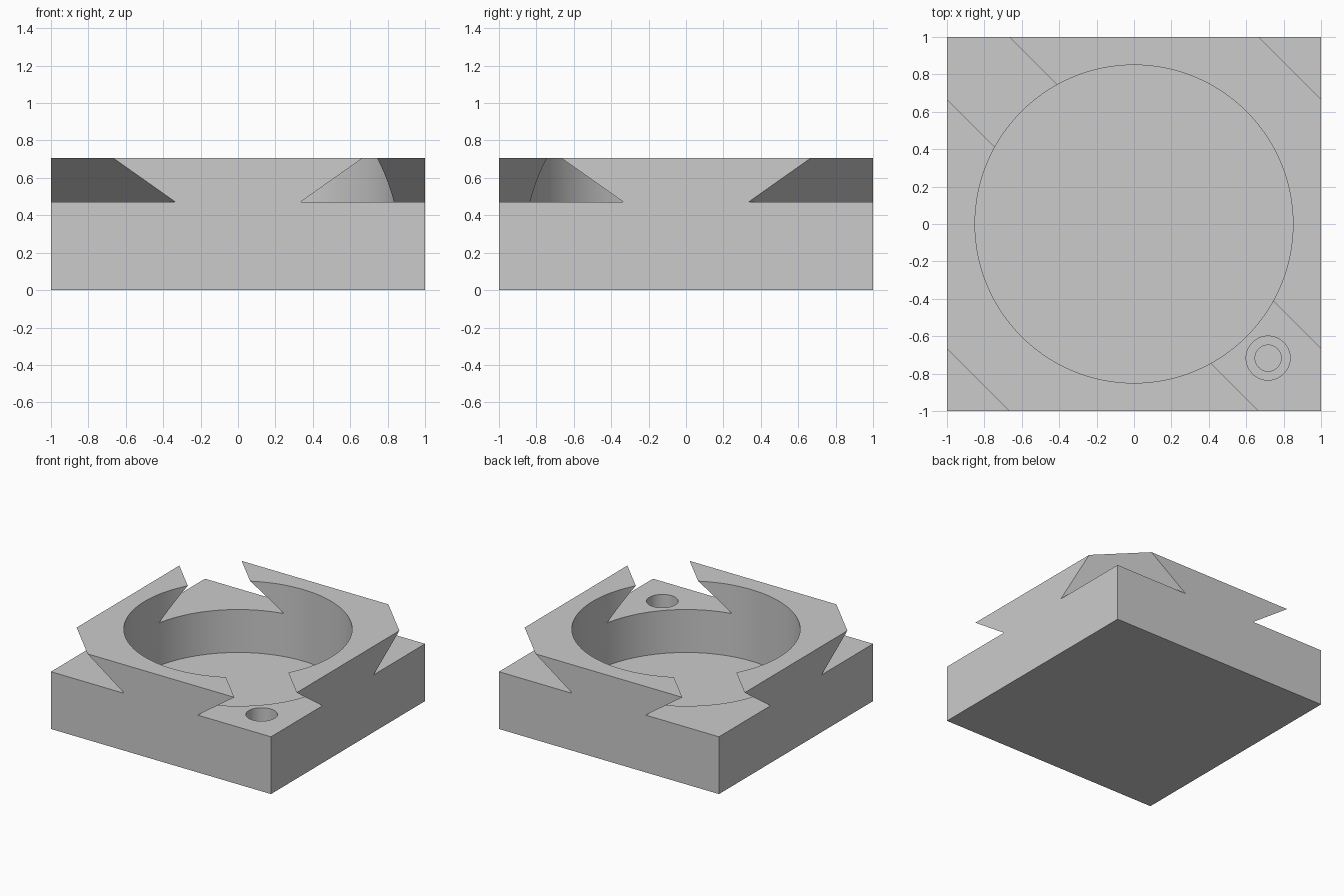
import bpy, bmesh, math
from mathutils import Vector

if "Cube" in bpy.data.objects:
    bpy.data.objects.remove(bpy.data.objects["Cube"], do_unlink=True)

U = 2 / 17                      # design unit
TOP, LEDGE, FLOOR = 12 * U / 2 * 1.0 * 2 / 2, 4 * U, U
TOP = 6 * U
ACROSS = Vector((1, 1, 0)) / 2  # profile coordinate is x + y
ALONG = Vector((1, -1, 0))

grey = bpy.data.materials.new("light_grey")
grey.use_nodes = True
grey.diffuse_color = (0.6, 0.6, 0.6, 1)
grey.node_tree.nodes["Principled BSDF"].inputs["Base Color"].default_value = (0.6, 0.6, 0.6, 1)


def finish(name, bm):
    bmesh.ops.recalc_face_normals(bm, faces=bm.faces)
    mesh = bpy.data.meshes.new(name)
    bm.to_mesh(mesh)
    bm.free()
    mesh.materials.append(grey)
    obj = bpy.data.objects.new(name, mesh)
    bpy.context.collection.objects.link(obj)
    return obj


def prism(name, profile):
    """Extrude an (x + y, z) profile along the other diagonal."""
    bm = bmesh.new()
    verts = [bm.verts.new(ACROSS * s + Vector((0, 0, z)) - ALONG * 1.5) for s, z in profile]
    face = bm.faces.new(verts)
    ext = bmesh.ops.extrude_face_region(bm, geom=[face])
    bmesh.ops.translate(bm, vec=ALONG * 3,
                        verts=[v for v in ext["geom"] if isinstance(v, bmesh.types.BMVert)])
    return finish(name, bm)


def cylinder(name, x, y, radius, low, high, sides):
    bm = bmesh.new()
    bmesh.ops.create_cone(bm, cap_ends=True, segments=sides, radius1=radius,
                          radius2=radius, depth=high - low)
    bmesh.ops.translate(bm, vec=(x, y, (low + high) / 2), verts=bm.verts)
    return finish(name, bm)


# Square block
bm = bmesh.new()
bmesh.ops.create_cube(bm, size=1)
bmesh.ops.scale(bm, vec=(2, 2, TOP), verts=bm.verts)
bmesh.ops.translate(bm, vec=(0, 0, TOP / 2), verts=bm.verts)
block = finish("dovetail_block", bm)

# Undercut slopes rise by the same amount on every dovetail wall
HIGH = TOP + U
RUN = (HIGH - LEDGE) / (TOP - LEDGE) / 3
cutters = [
    prism("slot_cutter", [(-2 / 3, LEDGE), (2 / 3, LEDGE),
                          (2 / 3 - RUN, HIGH), (RUN - 2 / 3, HIGH)]),
    cylinder("pocket_cutter", 0, 0, 0.85, FLOOR, HIGH, 128),
    cylinder("counterbore_cutter", 0.717, -0.717, U, 2 * U, HIGH, 64),
    cylinder("pilot_hole_cutter", 0.717, -0.717, 0.07, U, HIGH, 48),
]
for side in (-1, 1):
    cutters.append(prism("corner_cutter", [(side * 4 / 3, LEDGE), (side * 2.4, LEDGE),
                                           (side * 2.4, HIGH), (side * (4 / 3 + RUN), HIGH)]))

# Cut everything out of the block
bpy.context.view_layer.objects.active = block
for cutter in cutters:
    cutter.hide_render = True
    mod = block.modifiers.new("cut", "BOOLEAN")
    mod.operation = "DIFFERENCE"
    mod.solver = "EXACT"
    mod.object = cutter
    bpy.ops.object.modifier_apply(modifier=mod.name)
    bpy.data.objects.remove(cutter, do_unlink=True)

# Smooth round walls, crisp edges
bpy.ops.object.select_all(action="DESELECT")
block.select_set(True)
bpy.ops.object.shade_smooth_by_angle(angle=math.radians(25))
